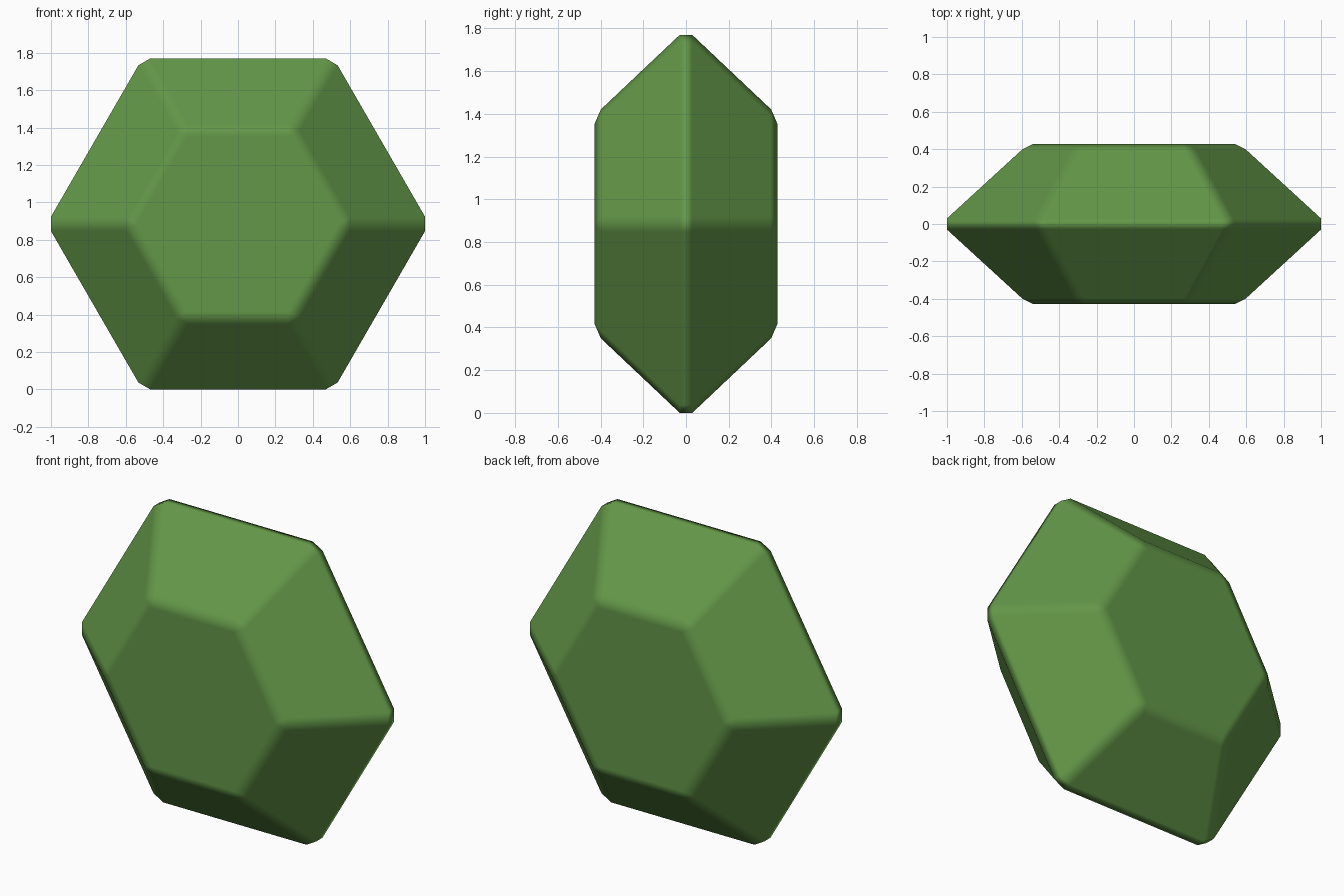
import bpy, bmesh
from math import cos, sin, pi

if "Cube" in bpy.data.objects:
    bpy.data.objects.remove(bpy.data.objects["Cube"], do_unlink=True)

# Single green stone colour
green = bpy.data.materials.new("gem_green")
green.use_nodes = True
colour = (0.125, 0.31, 0.065, 1)
green.diffuse_color = colour
green.node_tree.nodes["Principled BSDF"].inputs["Base Color"].default_value = colour

SIDES = 6
CENTRE_Z = 0.885
DEPTH = 0.428
GIRDLE_RADIUS = 1.054
TABLE_RADIUS = 0.587


def ring(bm, radius, y):
    """Hexagon of vertices standing upright in the plane at depth y."""
    angles = [2 * pi * i / SIDES for i in range(SIDES)]
    return [bm.verts.new((radius * cos(a), y, CENTRE_Z + radius * sin(a))) for a in angles]


# Cut gem: flat hexagonal tables front and back, sloping facets to the girdle
bm = bmesh.new()
front = ring(bm, TABLE_RADIUS, -DEPTH)
girdle = ring(bm, GIRDLE_RADIUS, 0)
back = ring(bm, TABLE_RADIUS, DEPTH)
for a, b in ((front, girdle), (girdle, back)):
    for i in range(SIDES):
        j = (i + 1) % SIDES
        bm.faces.new((a[i], a[j], b[j], b[i]))
bm.faces.new(front)
bm.faces.new(back)
bmesh.ops.recalc_face_normals(bm, faces=bm.faces)

mesh = bpy.data.meshes.new("gem")
bm.to_mesh(mesh)
bm.free()
mesh.materials.append(green)
mesh.shade_smooth()
gem = bpy.data.objects.new("gem", mesh)
bpy.context.collection.objects.link(gem)

# Narrow softened edges between the flat facets
bevel = gem.modifiers.new("soft_edges", "BEVEL")
bevel.width = 0.04
bevel.segments = 1
bevel.limit_method = "NONE"
bevel.harden_normals = True
